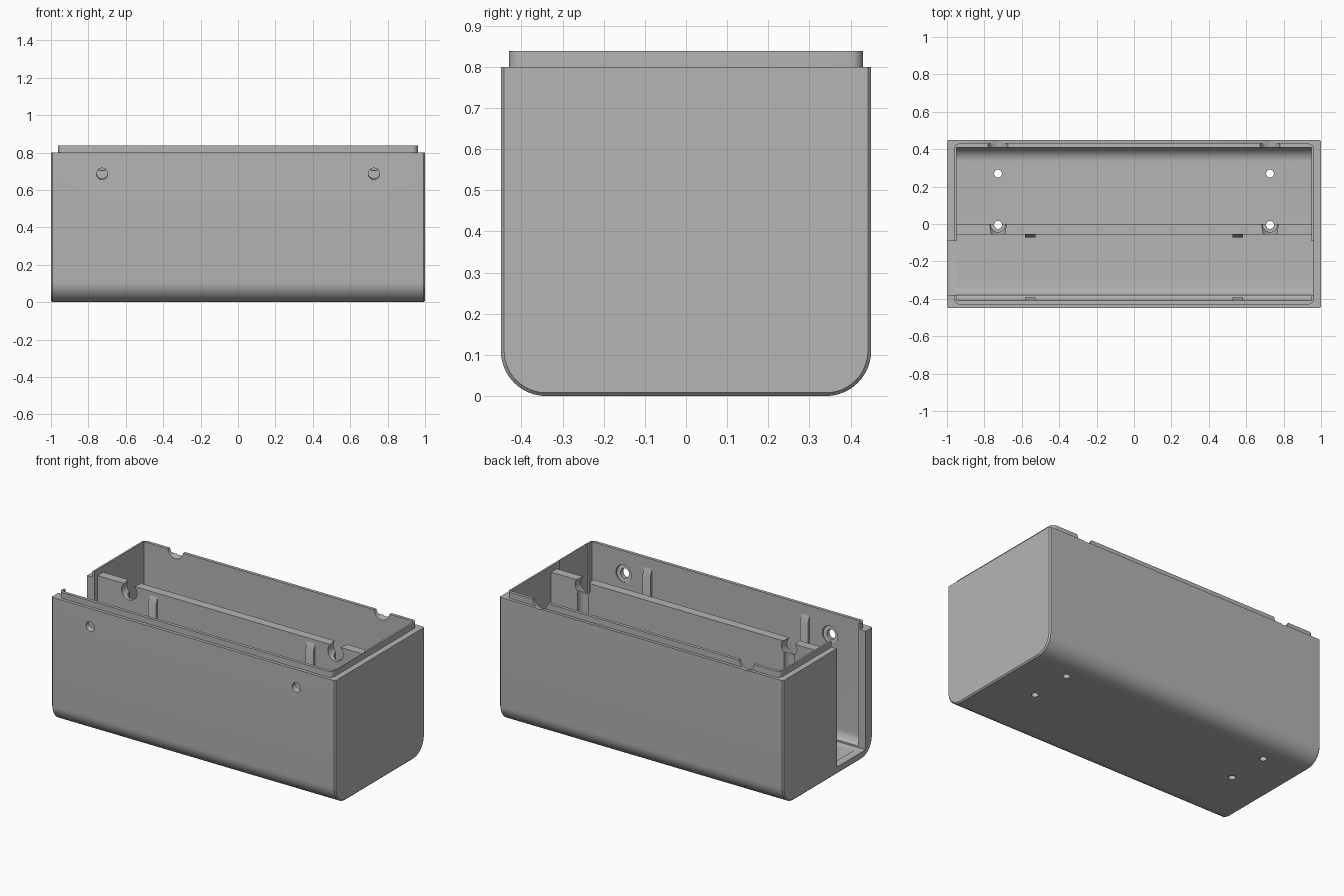
import bpy, bmesh, math
from mathutils import Vector

old = bpy.data.objects.get("Cube")
if old:
    bpy.data.objects.remove(old, do_unlink=True)

grey = bpy.data.materials.new("plain grey")
grey.use_nodes = True
grey.diffuse_color = (0.46, 0.46, 0.46, 1)
grey.node_tree.nodes["Principled BSDF"].inputs["Base Color"].default_value = grey.diffuse_color


def finish(name, bm):
    bmesh.ops.recalc_face_normals(bm, faces=bm.faces)
    mesh = bpy.data.meshes.new(name)
    bm.to_mesh(mesh)
    bm.free()
    mesh.materials.append(grey)
    ob = bpy.data.objects.new(name, mesh)
    bpy.context.collection.objects.link(ob)
    return ob


def loft(name, sections, axis):
    """Closed solid through (position, outline) sections along x or z."""
    bm = bmesh.new()
    rings = []
    for t, pts in sections:
        rings.append([bm.verts.new((t, p, q) if axis == "x" else (p, q, t)) for p, q in pts])
    n = len(rings[0])
    for a, b in zip(rings, rings[1:]):
        for i in range(n):
            j = (i + 1) % n
            bm.faces.new((a[i], a[j], b[j], b[i]))
    bm.faces.new(rings[0])
    bm.faces.new(rings[-1])
    return finish(name, bm)


def rounded(x0, x1, y0, y1, low_r, high_r=0, steps=12):
    """Rectangle outline with rounded lower and upper corners."""
    pts = []
    corners = [(x0, y0, 1, 1, low_r, 180), (x1, y0, -1, 1, low_r, 270),
               (x1, y1, -1, -1, high_r, 0), (x0, y1, 1, -1, high_r, 90)]
    for x, y, sx, sy, r, start in corners:
        if r == 0:
            pts.append((x, y))
            continue
        for k in range(steps + 1):
            a = math.radians(start + 90 * k / steps)
            pts.append((x + sx * r + r * math.cos(a), y + sy * r + r * math.sin(a)))
    return pts


def box(name, x, y, z):
    return loft(name, [(x[0], rounded(*y, *z, 0)), (x[1], rounded(*y, *z, 0))], "x")


def rod(name, start, end, radius):
    start, end = Vector(start), Vector(end)
    bm = bmesh.new()
    bmesh.ops.create_cone(bm, cap_ends=True, segments=32, radius1=radius,
                          radius2=radius, depth=(end - start).length)
    bm.transform((end - start).to_track_quat("Z", "Y").to_matrix().to_4x4())
    bmesh.ops.translate(bm, verts=bm.verts, vec=(start + end) / 2)
    return finish(name, bm)


def combine(target, tool, operation):
    mod = target.modifiers.new("cut", "BOOLEAN")
    mod.operation = operation
    mod.solver = "EXACT"
    mod.object = tool
    bpy.context.view_layer.objects.active = target
    bpy.ops.object.modifier_apply(modifier=mod.name)


def discard(ob):
    bpy.data.objects.remove(ob, do_unlink=True)


# Outer shell with rounded underside edges and small end chamfers
full = rounded(-0.45, 0.45, 0, 0.8, 0.11)
inset = rounded(-0.442, 0.442, 0.008, 0.8, 0.102)
body = loft("case_body", [(-1, inset), (-0.992, full), (0.992, full), (1, inset)], "x")

# Raised locating lip around the rim
rim = rounded(-0.962, 0.962, -0.43, 0.43, 0.03, 0.03, 6)
lip = loft("rim_lip", [(0.75, rim), (0.838, rim)], "z")
combine(body, lip, "UNION")
discard(lip)

# Main cavity
hollow = rounded(-0.41, 0.41, 0.04, 1, 0.075)
cavity = loft("cavity_cutter", [(-0.95, hollow), (0.95, hollow)], "x")
combine(body, cavity, "DIFFERENCE")
discard(cavity)

# Lengthwise divider
divider = box("divider_wall", (-0.955, 0.955), (-0.057, 0), (0.035, 0.8))

# End opening, continued as a shallow pocket in the far wall
cutters = [box("slot_cutter", (-1.1, 0.96), (-0.38, -0.09), (0.045, 1))]

for side in (-1, 1):
    x = side * 0.727
    # Sloping screwdriver path through front wall, divider notch and back lip
    cutters += [
        rod("front_hole", (x, -0.5, 0.677), (x, -0.3, 0.714), 0.03),
        rod("tool_path", (x, -0.422, 0.692), (x, 0.6, 0.878), 0.054),
    ]
    # Floor screw holes and the vertical channel in the divider
    cutters += [
        rod("channel", (x, -0.005, 0.05), (x, -0.005, 0.9), 0.038),
        rod("floor_hole", (x, -0.005, -0.1), (x, -0.005, 0.2), 0.021),
        rod("floor_hole", (x, 0.27, -0.1), (x, 0.27, 0.2), 0.021),
    ]

for cutter in cutters:
    for part in (body, divider):
        if cutter.name.startswith("slot") and part is divider:
            continue
        combine(part, cutter, "DIFFERENCE")
for cutter in cutters:
    discard(cutter)

# Guide ribs with sloping tops, facing each other across the front bay
parts = [body, divider]
for side in (-1, 1):
    for name, y, out in (("divider_rib", -0.055, -0.018), ("front_rib", -0.412, 0.018)):
        shape = [(y, 0.042), (y + out, 0.042), (y + out, 0.73), (y, 0.78)]
        x = side * 0.555
        parts.append(loft(name, [(x - 0.028, shape), (x + 0.028, shape)], "x"))

# Smooth curved surfaces, keep edges sharp
bpy.ops.object.select_all(action="DESELECT")
for ob in parts:
    ob.select_set(True)
bpy.context.view_layer.objects.active = body
bpy.ops.object.shade_smooth_by_angle(angle=math.radians(30))
